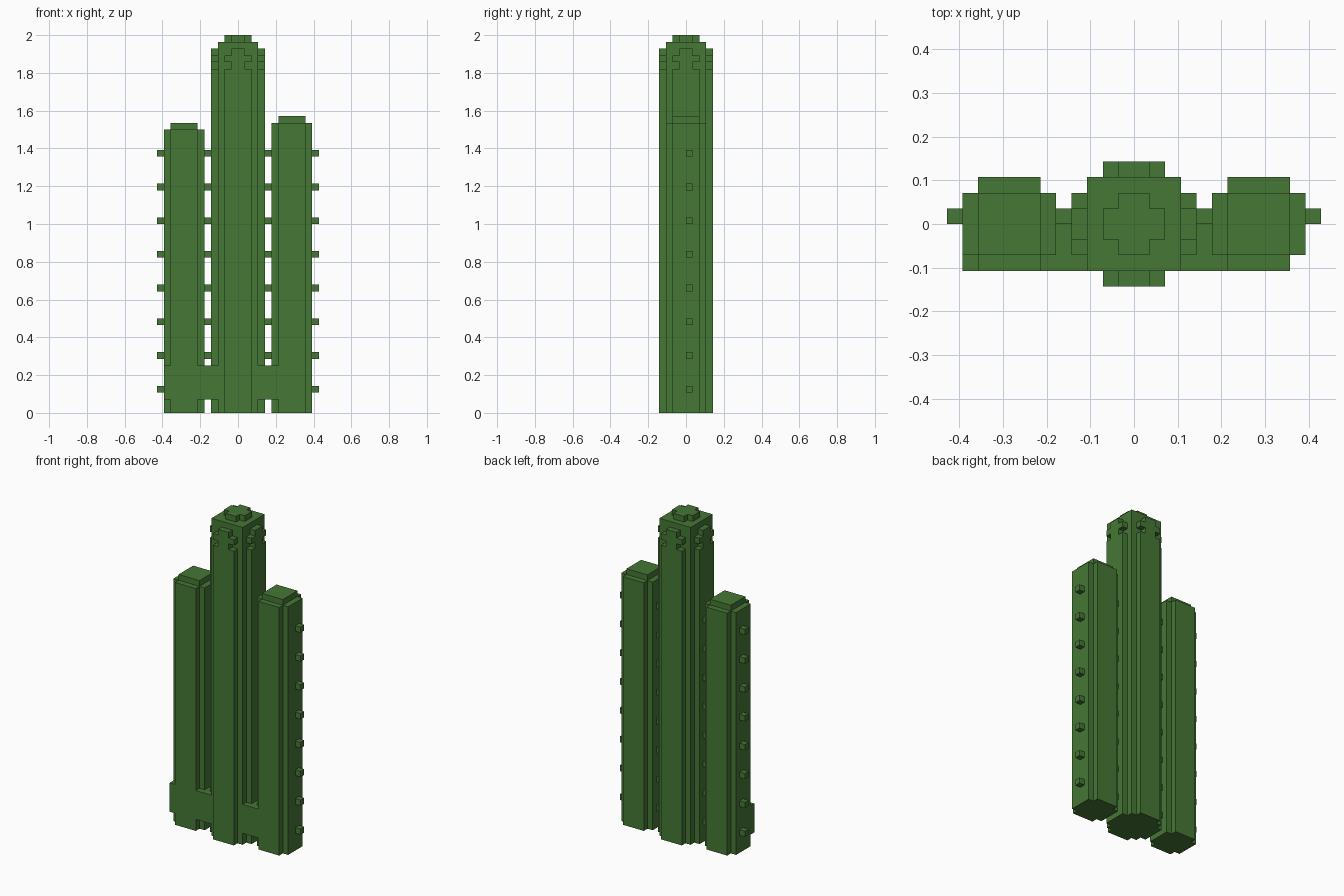
import bpy
import bmesh
from mathutils import Vector

UNIT = 1 / 28  # edge length of one block

if "Cube" in bpy.data.objects:
    bpy.data.objects.remove(bpy.data.objects["Cube"], do_unlink=True)

green = bpy.data.materials.new("cactus green")
green.use_nodes = True
colour = (0.06, 0.184, 0.036, 1)
green.diffuse_color = colour
green.node_tree.nodes["Principled BSDF"].inputs["Base Color"].default_value = colour


def box(x0, x1, y0, y1, z0, z1):
    return {(x, y, z) for x in range(x0, x1) for y in range(y0, y1) for z in range(z0, z1)}


def stepped(steps, z0, z1, cx=0):
    """Prism with a stepped outline: union of centred half-width, half-depth boxes."""
    cells = set()
    for w, d in steps:
        cells |= box(cx - w, cx + w, -d, d, z0, z1)
    return cells


def arm(cx, top):
    return stepped([(3, 2), (2, 3)], 0, top, cx) | stepped([(2, 2)], top, top + 1, cx)


def spines(x):
    cells = set()
    for z in range(3, 40, 5):
        cells |= box(x, x + 1, 0, 1, z, z + 1)
    return cells


# Trunk with a notched crown
full = [(4, 2), (3, 3), (2, 4)]
notched = [(4, 1), (3, 3), (1, 4)]
trunk = (stepped(full, 0, 51) | stepped(notched, 51, 52) | stepped(full, 52, 53)
         | stepped(notched, 53, 54) | stepped([(3, 3)], 54, 55)
         | stepped([(2, 1), (1, 2)], 55, 56))

parts = {
    "trunk": trunk,
    "left_arm": arm(8, 43),
    "right_arm": arm(-8, 42),
    "base_branch": box(-11, 10, -3, 0, 2, 7),
    "left_outer_spines": spines(11),
    "left_inner_spines": spines(4),
    "right_inner_spines": spines(-5),
    "right_outer_spines": spines(-12),
}
solid = set().union(*parts.values())


def build(name, cells):
    """Skin the exposed sides of the blocks and merge them into large flat faces."""
    bm = bmesh.new()
    corners = {}

    def corner(p):
        key = tuple(p)
        if key not in corners:
            corners[key] = bm.verts.new(Vector(key) * UNIT)
        return corners[key]

    for cell in cells:
        for axis in range(3):
            for side in (0, 1):
                near = list(cell)
                near[axis] += 2 * side - 1
                if tuple(near) in solid:
                    continue
                u, v = (axis + 1) % 3, (axis + 2) % 3
                loop = []
                for du, dv in ((0, 0), (1, 0), (1, 1), (0, 1)):
                    p = list(cell)
                    p[axis] += side
                    p[u] += du
                    p[v] += dv
                    loop.append(corner(p))
                bm.faces.new(loop if side else loop[::-1])
    bmesh.ops.dissolve_limit(bm, angle_limit=0.01, verts=bm.verts[:], edges=bm.edges[:])
    mesh = bpy.data.meshes.new(name)
    bm.to_mesh(mesh)
    bm.free()
    mesh.materials.append(green)
    bpy.context.collection.objects.link(bpy.data.objects.new(name, mesh))


# Each block belongs to the first part that claims it
claimed = set()
for name, cells in parts.items():
    build(name, cells - claimed)
    claimed |= cells
